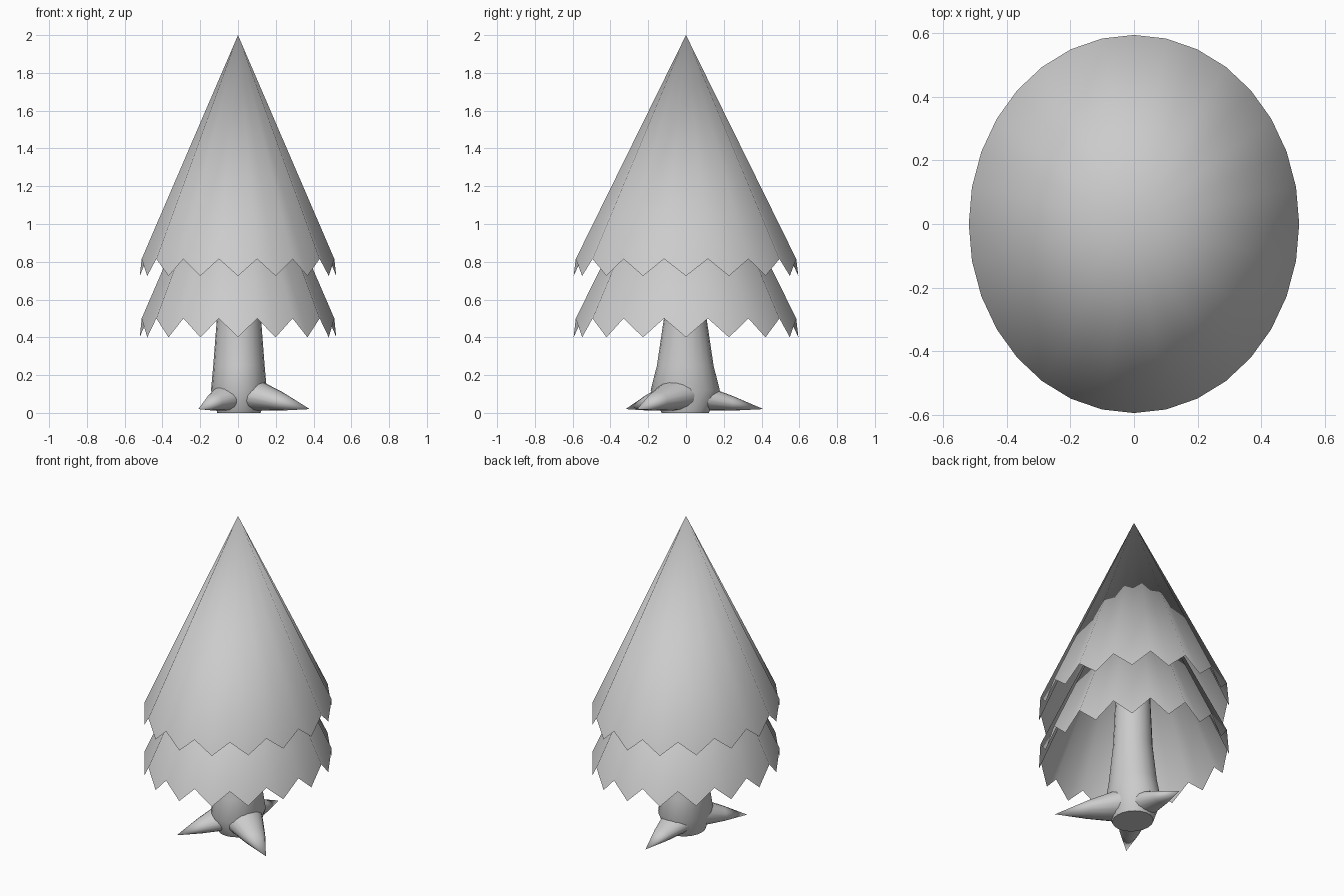
import bpy, bmesh
from math import sin, cos, pi, atan2, hypot
from mathutils import Matrix

if "Cube" in bpy.data.objects:
    bpy.data.objects.remove(bpy.data.objects["Cube"])


def finish(name, bm, sharp=None):
    bmesh.ops.recalc_face_normals(bm, faces=bm.faces)
    mesh = bpy.data.meshes.new(name)
    bm.to_mesh(mesh)
    bm.free()
    obj = bpy.data.objects.new(name, mesh)
    bpy.context.collection.objects.link(obj)
    bpy.ops.object.select_all(action='DESELECT')
    obj.select_set(True)
    bpy.context.view_layer.objects.active = obj
    if sharp:
        bpy.ops.object.shade_smooth_by_angle(angle=sharp)
    else:
        bpy.ops.object.shade_smooth()
    return obj


def ring(bm, centre, rx, ry, n):
    x, y, z = centre
    return [bm.verts.new((x + rx * cos(2 * pi * i / n), y + ry * sin(2 * pi * i / n), z))
            for i in range(n)]


def bridge(bm, a, b):
    n = len(a)
    for i in range(n):
        bm.faces.new((a[i], a[(i + 1) % n], b[(i + 1) % n], b[i]))


# Open foliage cone with a zigzag lower edge
def foliage(name, top, high, low, rx=0.52, ry=0.595, n=32):
    bm = bmesh.new()
    rim = ring(bm, (0, 0, low), rx, ry, n)
    for v in rim[1::2]:
        v.co.z = high
    apex = bm.verts.new((0, 0, top))
    for i in range(n):
        bm.faces.new((rim[i], rim[(i + 1) % n], apex))
    obj = finish(name, bm)
    return obj


foliage("upper_foliage", 2.0, 0.815, 0.725)
foliage("lower_foliage", 1.68, 0.5, 0.4)

# Flared trunk: (z, x radius, y radius)
bm = bmesh.new()
rings = [ring(bm, (0.005, -0.004, z), rx, ry, 20) for z, rx, ry in
         [(0, 0.115, 0.125), (0.12, 0.148, 0.183), (0.25, 0.136, 0.15),
          (0.5, 0.117, 0.113), (0.85, 0.10, 0.10)]]
for a, b in zip(rings, rings[1:]):
    bridge(bm, a, b)
bm.faces.new(rings[0])
bm.faces.new(rings[-1])
finish("trunk", bm, 0.7)


# Pointed root running from inside the trunk to a tip on the ground
def root(name, tip, start, width, height, n=16):
    bm = bmesh.new()
    length = hypot(*tip)
    rings = []
    for t, s in ((0, 1), (0.5, 0.56)):
        d = start + (length - start) * t
        h = height * s
        rings.append([bm.verts.new((d, width * s * cos(2 * pi * i / n),
                                    0.012 + h + h * sin(2 * pi * i / n)))
                      for i in range(n)])
    bridge(bm, *rings)
    bm.faces.new(rings[0])
    point = bm.verts.new((length, 0, 0.02))
    for i in range(n):
        bm.faces.new((rings[1][i], rings[1][(i + 1) % n], point))
    bm.transform(Matrix.Rotation(atan2(tip[1], tip[0]), 4, 'Z'))
    finish(name, bm, 1.0)


root("right_root", (0.38, -0.26), 0.08, 0.12, 0.09)
root("left_root", (-0.21, -0.32), 0.08, 0.10, 0.08)
root("back_root", (0.0, 0.41), 0.08, 0.10, 0.07)
